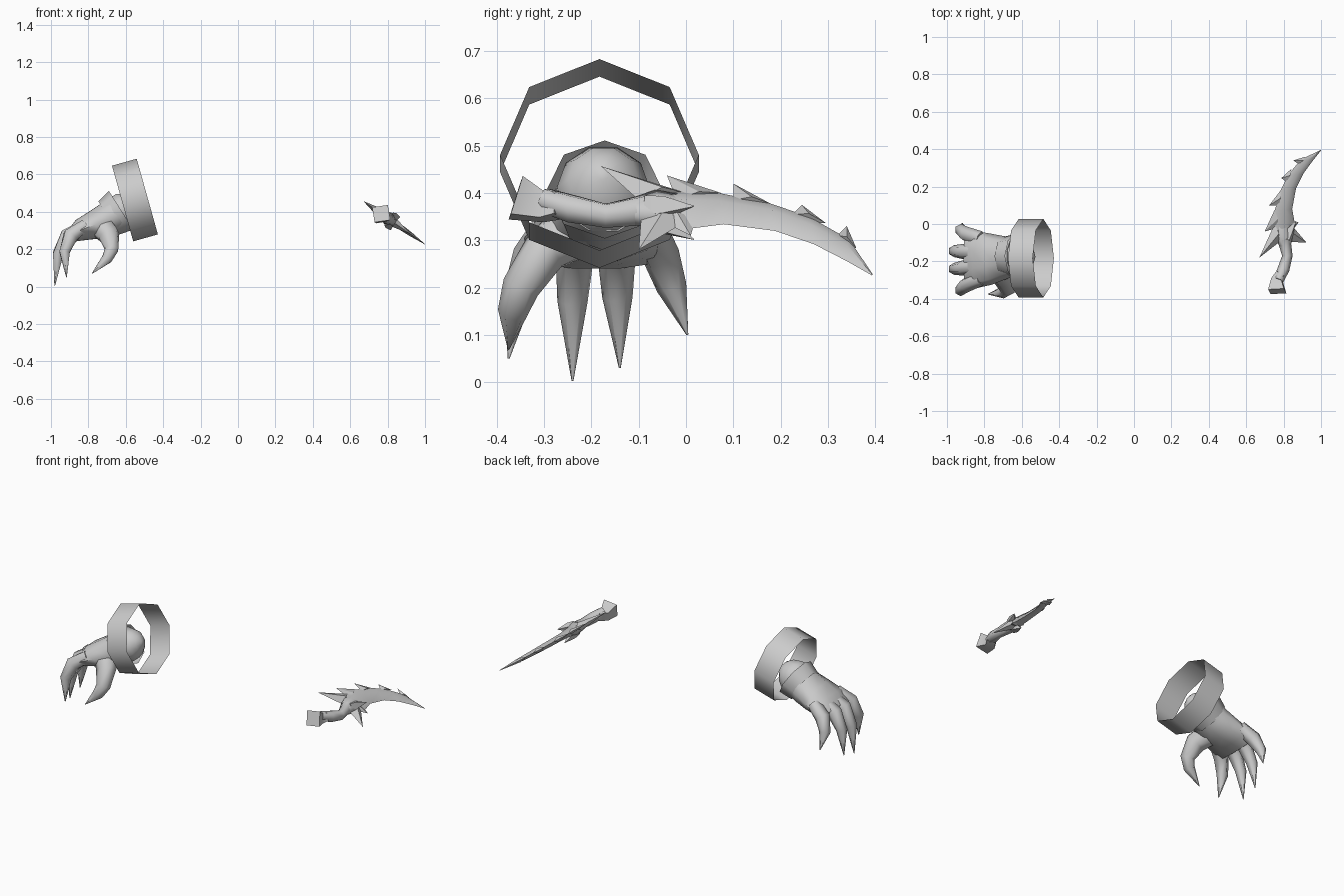
import bpy, bmesh, math
from mathutils import Vector as V

Y = V((0, 1, 0))
N = V((0.573, 0, 0.819))          # normal of the tilted dagger plane


def make(name, verts, faces, angle=65):
    bm = bmesh.new()
    vs = [bm.verts.new(v) for v in verts]
    for f in faces:
        bm.faces.new([vs[i] for i in f])
    bmesh.ops.recalc_face_normals(bm, faces=bm.faces)
    me = bpy.data.meshes.new(name)
    bm.to_mesh(me)
    bm.free()
    ob = bpy.data.objects.new(name, me)
    bpy.context.collection.objects.link(ob)
    bpy.ops.object.select_all(action='DESELECT')
    ob.select_set(True)
    bpy.context.view_layer.objects.active = ob
    bpy.ops.object.shade_smooth_by_angle(angle=math.radians(angle))
    return ob


def loft(name, rings, cap=True, angle=65):
    n = len(rings[0])
    faces = [(i * n + j, i * n + (j + 1) % n, (i + 1) * n + (j + 1) % n, (i + 1) * n + j)
             for i in range(len(rings) - 1) for j in range(n)]
    if cap:
        last = (len(rings) - 1) * n
        faces += [tuple(range(n)), tuple(range(last, last + n))]
    return make(name, [p for r in rings for p in r], faces, angle)


def tube(name, path, radii, n=6, ref=Y, cap=True, angle=65):
    """Loft along a path; each radius is a number or a (ref, cross) pair."""
    path = [V(p) for p in path]
    rings = []
    for i, p in enumerate(path):
        t = (path[min(i + 1, len(path) - 1)] - path[max(i - 1, 0)]).normalized()
        u = (ref - t * ref.dot(t)).normalized()
        w = t.cross(u)
        r = radii[i]
        ru, rw = r if isinstance(r, tuple) else (r, r)
        rings.append([p + u * ru * math.cos(a) + w * rw * math.sin(a)
                      for a in (math.tau * k / n for k in range(n))])
    return loft(name, rings, cap, angle)


def P(y, z, off=0.0):
    """Point on the dagger plane from its side-view y, z."""
    return V((0.78 - (z - 0.38) / 0.7, y, z)) + N * off


def spike(name, a, b, tip, t):
    m = ((a[0] + b[0]) / 2, (a[1] + b[1]) / 2)
    make(name, [P(*a), P(*m, t), P(*b), P(*m, -t), P(*tip)],
         [(0, 1, 4), (1, 2, 4), (2, 3, 4), (3, 0, 4), (0, 1, 2, 3)], 30)


# loose bracelet: open eight-sided band
tube("bracelet", [(-0.617, -0.183, 0.444), (-0.485, -0.183, 0.481)], [0.21, 0.21], 8, cap=False)
bpy.context.object.scale = (1, 1, 1)

# wrist cuff and rounded stump
tube("wrist_cuff", [(-0.69, -0.172, 0.367), (-0.625, -0.172, 0.408)], [0.105, 0.122], 8, cap=False)
tube("wrist_stump", [(-0.66, -0.175, 0.385), (-0.61, -0.175, 0.412), (-0.57, -0.175, 0.428),
                     (-0.545, -0.175, 0.437), (-0.53, -0.175, 0.44)],
     [0.092, 0.098, 0.075, 0.045, 0.012], 10)

# palm, widening to a squared knuckle line
tube("palm", [(-0.63, -0.175, 0.402), (-0.70, -0.18, 0.36), (-0.77, -0.187, 0.328),
              (-0.84, -0.19, 0.303), (-0.895, -0.19, 0.268)],
     [(0.10, 0.10), (0.118, 0.092), (0.138, 0.08), (0.152, 0.063), (0.15, 0.035)], 10)

# four clawed fingers: y at each joint, x shift, tip height
fingers = {
    "index_finger": ((-0.29, -0.325, -0.355, -0.375), 0.035, 0.05),
    "middle_finger": ((-0.222, -0.235, -0.24, -0.24), 0.0, 0.003),
    "ring_finger": ((-0.15, -0.147, -0.145, -0.14), 0.0, 0.03),
    "little_finger": ((-0.08, -0.055, -0.03, 0.003), 0.035, 0.10),
}
for name, (ys, dx, tz) in fingers.items():
    tube(name, [(-0.82, ys[0], 0.325), (-0.912 + dx * 0.5, ys[1], 0.272),
                (-0.962 + dx, ys[2], 0.17 + tz * 0.3), (-0.98 + dx * 1.8, ys[3], tz)],
         [(0.042, 0.038), (0.041, 0.046), 0.032, 0.002], 6)

# thumb with a broad root joining the palm
tube("thumb", [(-0.745, -0.22, 0.335), (-0.69, -0.30, 0.275), (-0.675, -0.35, 0.2),
               (-0.70, -0.365, 0.15), (-0.78, -0.375, 0.07)],
     [0.075, (0.05, 0.062), 0.04, 0.033, 0.002], 6)

# curved dagger blade with a diamond section
lower = [(-0.06, 0.335), (0.01, 0.325), (0.08, 0.334), (0.188, 0.32), (0.27, 0.292), (0.34, 0.256), (0.393, 0.226)]
upper = [(-0.06, 0.40), (0.0, 0.405), (0.07, 0.40), (0.178, 0.378), (0.26, 0.35), (0.345, 0.302), (0.395, 0.228)]
thick = [0.03, 0.025, 0.02, 0.018, 0.015, 0.011, 0.001]
rings = []
for a, b, t in zip(lower, upper, thick):
    m = ((a[0] + b[0]) / 2, (a[1] + b[1]) / 2)
    rings.append([P(*a), P(*m, t), P(*b), P(*m, -t)])
loft("blade", rings, angle=50)

# barbs along the blade's back
barbs = [((-0.02, 0.385), (0.075, 0.40), (-0.04, 0.437)),
         ((0.10, 0.385), (0.178, 0.378), (0.10, 0.42)),
         ((0.225, 0.355), (0.295, 0.337), (0.245, 0.375)),
         ((0.32, 0.31), (0.36, 0.284), (0.34, 0.33))]
for i, (a, b, tip) in enumerate(barbs):
    spike(f"blade_barb_{i + 1}", a, b, tip, 0.013)

# guard: hub, in-plane spikes and a spike on each face
tube("guard_hub", [P(-0.12, 0.36), P(-0.06, 0.365), P(0.02, 0.367)],
     [0.03, (0.036, 0.055), (0.018, 0.035)], 6, N)
spike("guard_spike_top", (-0.10, 0.385), (0.0, 0.40), (-0.18, 0.457), 0.025)
spike("guard_spike_bottom", (-0.095, 0.345), (0.0, 0.34), (-0.10, 0.28), 0.025)
spike("guard_spike_small", (-0.06, 0.345), (0.02, 0.345), (0.01, 0.31), 0.02)
for s in (1, -1):
    tube("guard_face_spike", [P(-0.08, 0.36, 0.012 * s), P(-0.04, 0.352, 0.024 * s), P(0.017, 0.337, 0.043 * s)],
         [0.03, 0.026, 0.001], 4, N)

# grip and flared, slanted square pommel
tube("grip", [P(-0.30, 0.385), P(-0.24, 0.366), P(-0.17, 0.352), P(-0.08, 0.365)],
     [0.028, 0.032, 0.028, 0.036], 6, N)
tube("pommel", [P(-0.265, 0.375), P(-0.30, 0.384, -0.016), P(-0.36, 0.39)], [0.034, 0.04, 0.06], 4, N)
